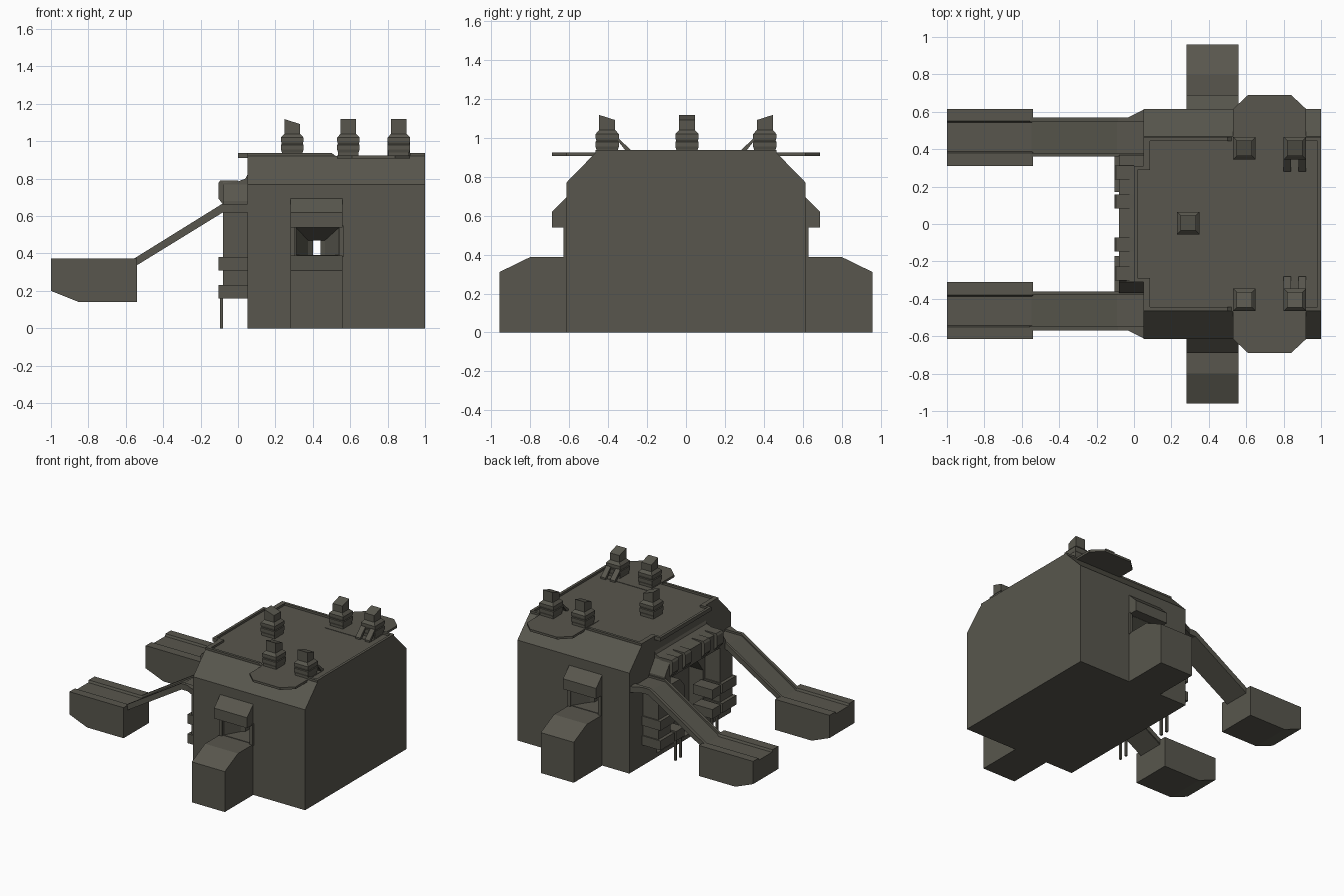
import bpy, bmesh

if "Cube" in bpy.data.objects:
    bpy.data.objects.remove(bpy.data.objects["Cube"])

mat = bpy.data.materials.new("olive_grey")
mat.diffuse_color = (0.098, 0.094, 0.075, 1)
mat.use_nodes = True
mat.node_tree.nodes["Principled BSDF"].inputs["Base Color"].default_value = mat.diffuse_color


def loft(name, rings):
    """Closed solid through a list of matching rings of 3D points."""
    bm = bmesh.new()
    vs = [[bm.verts.new(p) for p in r] for r in rings]
    n = len(rings[0])
    bm.faces.new(vs[0])
    bm.faces.new(vs[-1])
    for a, b in zip(vs, vs[1:]):
        for i in range(n):
            j = (i + 1) % n
            bm.faces.new((a[i], a[j], b[j], b[i]))
    bmesh.ops.recalc_face_normals(bm, faces=bm.faces)
    me = bpy.data.meshes.new(name)
    bm.to_mesh(me)
    bm.free()
    me.materials.append(mat)
    ob = bpy.data.objects.new(name, me)
    bpy.context.collection.objects.link(ob)
    return ob


def prism(name, pts, axis, a, b):
    place = {'x': lambda p, q, t: (t, p, q),
             'y': lambda p, q, t: (p, t, q),
             'z': lambda p, q, t: (p, q, t)}[axis]
    return loft(name, [[place(p, q, t) for p, q in pts] for t in (a, b)])


def box(name, x0, x1, y0, y1, z0, z1):
    return prism(name, [(x0, y0), (x1, y0), (x1, y1), (x0, y1)], 'z', z0, z1)


def cut(ob, cutter):
    m = ob.modifiers.new("cut", 'BOOLEAN')
    m.operation = 'DIFFERENCE'
    m.solver = 'EXACT'
    m.object = cutter
    cutter.hide_render = True
    cutter.hide_viewport = True


# Main hall with sloped roof edges
hall = prism("main_hall", [(-.615, 0), (.615, 0), (.615, .77), (.467, .922),
                           (-.467, .922), (-.615, .77)], 'x', .05, 1)

# Window funnel running right through the hall
funnel = []
for y, x0, x1, z0, z1 in [(-.7, .31, .54, .392, .538), (-.615, .31, .54, .392, .538),
                          (-.5, .375, .465, .392, .47), (-.48, .40, .44, .392, .47),
                          (.48, .40, .44, .392, .47), (.5, .375, .465, .392, .47),
                          (.615, .31, .54, .392, .538), (.7, .31, .54, .392, .538)]:
    funnel.append([(x0, y, z0), (x1, y, z0), (x1, y, z1), (x0, y, z1)])
cut(hall, loft("window_cutter", funnel))

# Arched doorway recess
cut(hall, prism("door_cutter", [(-.28, .03), (.28, .03), (.28, .45), (.17, .6),
                                (-.17, .6), (-.28, .45)], 'x', -.1, .17))
prism("inner_door", [(-.13, .03), (.13, .03), (.13, .38), (.07, .45),
                     (-.07, .45), (-.13, .38)], 'x', .1, .2)

# Roof overhang and raised rims
box("roof_overhang", 0, .06, -.3, .3, .91, .922)
box("front_rim", 0, .02, -.305, .305, .91, .938)
box("rear_rim", .98, 1, -.46, .46, .91, .938)

# Cornice beam with clamps over the doorway
prism("cornice_beam", [(-.08, .65), (.05, .62), (.05, .82), (.04, .80), (0, .785),
                       (-.08, .775)], 'y', -.31, .31)
clamp = [(-.075, .655), (-.105, .695), (-.105, .775), (-.095, .79), (0, .79), (0, .66)]
for y in (.275, .12, -.11, -.265):
    prism("beam_clamp", clamp, 'y', y - .037, y + .037)


def tower(name, x, y, dx, dy):
    """Stepped square vent whose top slopes down toward (dx, dy)."""
    rings = []
    for z, h in [(.915, .055), (.94, .055), (.955, .06), (.98, .06), (.985, .056),
                 (1.0, .06), (1.02, .06), (1.035, .046), (1.04, .041), (1.105, .041)]:
        tilt = .013 if z > 1.1 else 0
        rings.append([(x + h * a, y + h * b, z + tilt - tilt * .0 - 2 * tilt * max(0, a * dx + b * dy))
                      for a, b in ((-1, -1), (1, -1), (1, 1), (-1, 1))])
    loft(name, rings)


tower("centre_vent", .29, .005, 1, 0)

for s in (1, -1):
    def sbox(name, x0, x1, y0, y1, z0, z1):
        return box(name, x0, x1, y0 * s, y1 * s, z0, z1)

    def sprism(name, pts, y0, y1):
        return prism(name, pts, 'y', y0 * s, y1 * s)

    # Roof rims along the sides
    prism("side_rim", [(.05, .91), (.50, .91), (.53, .915), (.50, .938), (.05, .938)],
          'y', .445 * s, .465 * s)
    sbox("side_rim_rear", .92, 1, .445, .465, .91, .938)
    sbox("rim_return", .05, .085, .305, .465, .91, .938)
    sbox("rim_link", .0, .085, .29, .31, .91, .938)

    # Clipped roof platform with vents and braces
    prism("roof_platform", [(.53, .3 * s), (.92, .3 * s), (.92, .615 * s), (.84, .69 * s),
                            (.61, .69 * s), (.53, .615 * s)], 'z', .908, .925)
    for x in (.59, .86):
        tower("side_vent", x, .405 * s, 0, -s)
    for x in (.82, .90):
        prism("vent_brace", [(.35 * s, .985), (.35 * s, 1.0), (.28 * s, .935),
                             (.28 * s, .915), (.295 * s, .915)], 'x', x - .02, x + .02)

    # Side annex with sloped top, window jambs and hood
    prism("side_annex", [(.6 * s, 0), (.96 * s, 0), (.96 * s, .31), (.80 * s, .388),
                         (.6 * s, .388)], 'x', .28, .56)
    for x in (.28, .54):
        sbox("window_jamb", x, x + .025, .6, .63, .38, .55)
    prism("window_hood", [(.6 * s, .54), (.69 * s, .54), (.69 * s, .62), (.615 * s, .695),
                          (.6 * s, .695)], 'x', .28, .56)

    # Loading arm with side rails
    arm = [(-.56, .325), (-.08, .62), (.06, .62), (.06, .65), (-.09, .65), (-.56, .35)]
    rail = [(-.56, .33), (-.08, .62), (.06, .62), (.06, .665), (-.085, .665), (-.56, .37)]
    sprism("loading_arm", arm, .365, .57)
    sprism("arm_rail", rail, .36, .38)
    sprism("arm_rail", rail, .545, .57)
    prism("arm_flare", [(.06, .56 * s), (-.03, .56 * s), (-.03, .57 * s), (.06, .615 * s)],
          'z', .62, .665)
    prism("arm_shoulder", [(.3 * s, .62), (.37 * s, .62), (.37 * s, .68), (.3 * s, .785)],
          'x', -.08, .06)

    # Loading pod at the arm's end
    sprism("loading_pod", [(-1, .2), (-.85, .14), (-.54, .14), (-.54, .357), (-1, .357)],
           .31, .615)
    for y0, y1, t0, t1 in ((.31, .39, .31, .38), (.54, .615, .55, .615)):
        prism("pod_rail", [(y0 * s, .35), (y1 * s, .35), (t1 * s, .374), (t0 * s, .374)],
              'x', -1, -.54)

    # Buttress with stacked pads, and thin poles beside the door
    sbox("buttress", -.08, .06, .3, .45, .16, .63)
    for z in (.16, .31):
        sbox("buttress_pad", -.105, .06, .29, .46, z, z + .072)
        sbox("pole_pad", -.105, .06, .17, .27, z, z + .072)
    for y in (.19, .25):
        sbox("thin_pole", -.095, -.08, y - .008, y + .008, 0, .2)
